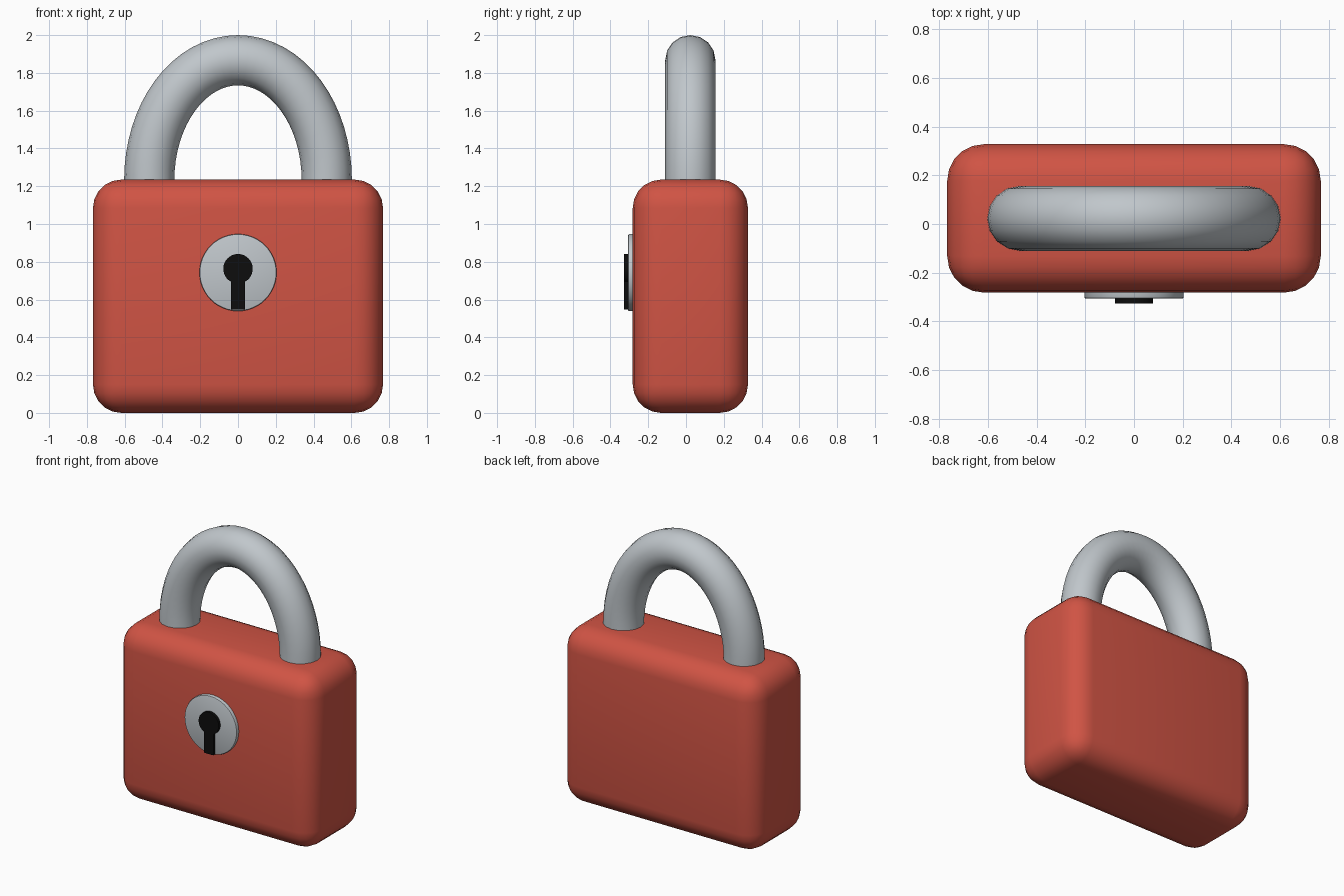
import bpy, bmesh, math
from mathutils import Vector

if "Cube" in bpy.data.objects:
    bpy.data.objects.remove(bpy.data.objects["Cube"])

YC = 0.023  # depth centre of body and shackle


def material(name, rgb):
    m = bpy.data.materials.new(name)
    m.diffuse_color = (*rgb, 1)
    m.use_nodes = True
    m.node_tree.nodes["Principled BSDF"].inputs["Base Color"].default_value = m.diffuse_color
    return m


RED = material("red paint", (0.63, 0.088, 0.058))
STEEL = material("grey steel", (0.53, 0.57, 0.60))
BLACK = material("black", (0.004, 0.004, 0.004))


def finish(name, bm, mat, angle=40):
    bmesh.ops.recalc_face_normals(bm, faces=bm.faces)
    mesh = bpy.data.meshes.new(name)
    bm.to_mesh(mesh)
    bm.free()
    mesh.materials.append(mat)
    ob = bpy.data.objects.new(name, mesh)
    bpy.context.collection.objects.link(ob)
    bpy.ops.object.select_all(action='DESELECT')
    ob.select_set(True)
    bpy.context.view_layer.objects.active = ob
    bpy.ops.object.shade_smooth_by_angle(angle=math.radians(angle))
    return ob


def plate(name, outline, y0, y1, mat, bevel=0):
    """Extrude an x-z outline from y0 (front) to y1 (back)."""
    bm = bmesh.new()
    front = bm.faces.new([bm.verts.new((x, y0, z)) for x, z in outline])
    rim = list(front.edges)
    ext = bmesh.ops.extrude_face_region(bm, geom=[front], use_keep_orig=True)
    for v in ext["geom"]:
        if isinstance(v, bmesh.types.BMVert):
            v.co.y = y1
    if bevel:
        bmesh.ops.bevel(bm, geom=rim, offset=bevel, segments=2,
                        profile=0.5, affect='EDGES')
    return finish(name, bm, mat)


# Rounded body block
bm = bmesh.new()
bmesh.ops.create_cube(bm, size=1)
for v in bm.verts:
    v.co = Vector((v.co.x * 1.536, v.co.y * 0.61 + YC, (v.co.z + 0.5) * 1.235))
bmesh.ops.bevel(bm, geom=list(bm.edges), offset=0.15, segments=5,
                profile=0.5, affect='EDGES')
finish("body", bm, RED)

# Shackle: round tube swept along a half ellipse with short sunken legs
A, B, Z0, R = 0.47, 0.635, 1.232, 0.133
SIDES, STEPS = 16, 32
path = [(Vector((A, YC, Z0 - 0.06)), Vector((1, 0, 0)))]
for i in range(STEPS + 1):
    t = math.pi * i / STEPS
    c, s = math.cos(t), math.sin(t)
    path.append((Vector((A * c, YC, Z0 + B * s)),
                 Vector((B * c, 0, A * s)).normalized()))
path.append((Vector((-A, YC, Z0 - 0.06)), Vector((-1, 0, 0))))
bm = bmesh.new()
rings = []
for p, n in path:
    rings.append([bm.verts.new(p + R * (n * math.cos(a) + Vector((0, math.sin(a), 0))))
                  for a in (2 * math.pi * k / SIDES for k in range(SIDES))])
for r0, r1 in zip(rings, rings[1:]):
    for k in range(SIDES):
        j = (k + 1) % SIDES
        bm.faces.new((r0[k], r0[j], r1[j], r1[k]))
bm.faces.new(rings[0])
bm.faces.new(rings[-1])
finish("shackle", bm, STEEL)

# Round lock plate
disc = [(0.204 * math.cos(2 * math.pi * k / 48), 0.743 + 0.204 * math.sin(2 * math.pi * k / 48))
        for k in range(48)]
plate("lock_plate", disc, -0.307, -0.27, STEEL, bevel=0.007)

# Keyhole: round head joined to a straight slot
HW, HR, HZ = 0.037, 0.078, 0.763
a0 = -math.pi / 2 + math.asin(HW / HR)
sweep = 2 * math.pi - 2 * math.asin(HW / HR)
hole = [(HR * math.cos(a0 + sweep * k / 28), HZ + HR * math.sin(a0 + sweep * k / 28))
        for k in range(29)]
hole += [(-HW, 0.547), (HW, 0.547)]
plate("keyhole", hole, -0.327, -0.30, BLACK)
